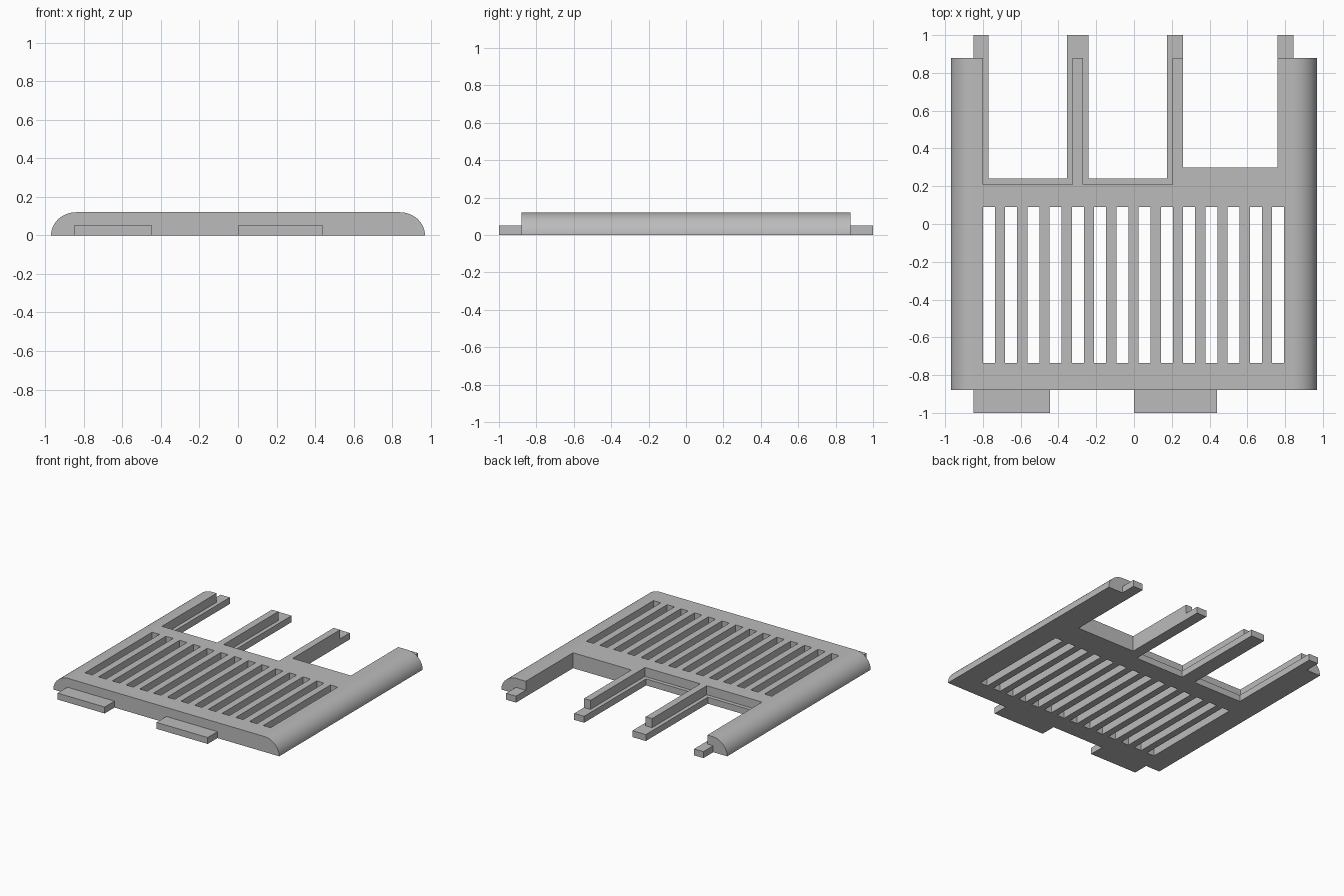
import bpy
import bmesh
from math import cos, sin, pi, radians

cube = bpy.data.objects.get("Cube")
if cube:
    bpy.data.objects.remove(cube, do_unlink=True)

HALF_W, HALF_L, HEIGHT, LEDGE = 0.97, 0.88, 0.12, 0.05
ROUND = 0.13

grey = bpy.data.materials.new("plain grey")
grey.use_nodes = True
colour = (0.5, 0.5, 0.5, 1)
grey.diffuse_color = colour
grey.node_tree.nodes["Principled BSDF"].inputs["Base Color"].default_value = colour


def finish(name, bm):
    bmesh.ops.recalc_face_normals(bm, faces=bm.faces)
    mesh = bpy.data.meshes.new(name)
    bm.to_mesh(mesh)
    bm.free()
    mesh.materials.append(grey)
    obj = bpy.data.objects.new(name, mesh)
    bpy.context.collection.objects.link(obj)
    return obj


def boxes(name, spans):
    """One object of boxes, each given as x0, x1, y0, y1, z0, z1."""
    bm = bmesh.new()
    for x0, x1, y0, y1, z0, z1 in spans:
        for v in bmesh.ops.create_cube(bm, size=1)["verts"]:
            v.co.x = x1 if v.co.x > 0 else x0
            v.co.y = y1 if v.co.y > 0 else y0
            v.co.z = z1 if v.co.z > 0 else z0
    return finish(name, bm)


def combine(target, tool, operation):
    """Apply a boolean and remove the tool."""
    tool.hide_render = True
    mod = target.modifiers.new("bool", "BOOLEAN")
    mod.operation, mod.solver, mod.object = operation, "EXACT", tool
    deps = bpy.context.evaluated_depsgraph_get()
    mesh = bpy.data.meshes.new_from_object(target.evaluated_get(deps))
    target.modifiers.clear()
    target.data = mesh
    bpy.data.objects.remove(tool, do_unlink=True)


# Plate with rounded long sides
arc = [(HALF_W - ROUND + ROUND * cos(i * pi / 24), HEIGHT * sin(i * pi / 24))
       for i in range(13)]
profile = arc + [(-x, z) for x, z in reversed(arc)]
bm = bmesh.new()
face = bm.faces.new([bm.verts.new((x, -HALF_L, z)) for x, z in profile])
ext = bmesh.ops.extrude_face_region(bm, geom=[face], use_keep_orig=True)
moved = [g for g in ext["geom"] if isinstance(g, bmesh.types.BMVert)]
bmesh.ops.translate(bm, verts=moved, vec=(0, 2 * HALF_L, 0))
plate = finish("vented_plate", bm)

# Thin tabs at the front, and a thin strip at the back that the bays split
combine(plate, boxes("tabs", [
    (-0.85, -0.445, -1, -0.8, 0, LEDGE),
    (0, 0.44, -1, -0.8, 0, LEDGE),
    (-0.85, 0.845, 0.8, 1, 0, LEDGE)]), "UNION")

# Open bays at the back
combine(plate, boxes("bays", [
    (x0, x1, y0, 1.2, -0.1, 0.3)
    for x0, x1, y0 in ((-0.77, -0.355, 0.24), (-0.24, 0.175, 0.24),
                       (0.26, 0.76, 0.3))]), "DIFFERENCE")

# Wider recess above two of the bays, leaving a ledge
combine(plate, boxes("recesses", [
    (x0, x1, 0.21, HALF_L + 0.2, LEDGE, 0.3)
    for x0, x1 in ((-0.8, -0.325), (-0.27, 0.205))]), "DIFFERENCE")

# Row of vent slots
combine(plate, boxes("slots", [
    (-0.8 + i * 0.1178, -0.737 + i * 0.1178, -0.735, 0.09, -0.1, 0.3)
    for i in range(14)]), "DIFFERENCE")

bpy.ops.object.select_all(action="DESELECT")
plate.select_set(True)
bpy.context.view_layer.objects.active = plate
bpy.ops.object.shade_smooth_by_angle(angle=radians(30))
